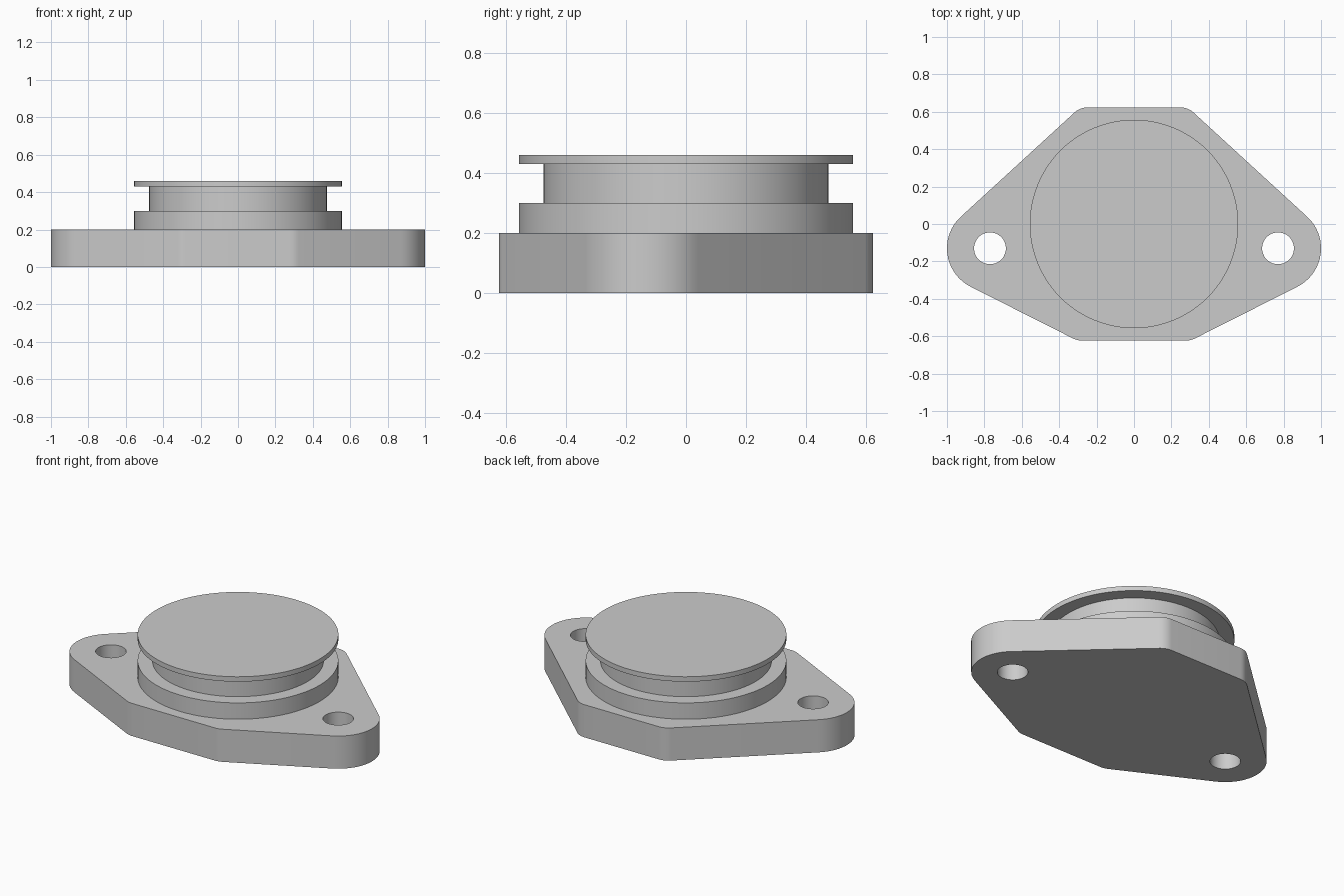
import bpy, bmesh, math
from mathutils import Vector

if "Cube" in bpy.data.objects:
    bpy.data.objects.remove(bpy.data.objects["Cube"])

grey = bpy.data.materials.new("plain_grey")
grey.diffuse_color = (0.6, 0.6, 0.6, 1)
grey.use_nodes = True
grey.node_tree.nodes["Principled BSDF"].inputs["Base Color"].default_value = grey.diffuse_color


def finish(bm, name):
    bmesh.ops.recalc_face_normals(bm, faces=bm.faces)
    mesh = bpy.data.meshes.new(name)
    bm.to_mesh(mesh)
    bm.free()
    mesh.materials.append(grey)
    obj = bpy.data.objects.new(name, mesh)
    bpy.context.collection.objects.link(obj)
    bpy.ops.object.select_all(action='DESELECT')
    obj.select_set(True)
    bpy.context.view_layer.objects.active = obj
    bpy.ops.object.shade_smooth_by_angle(angle=math.radians(30))
    return obj


def arc(x, y, r, a0, a1, n):
    return [(x + r * math.cos(a0 + (a1 - a0) * i / n),
             y + r * math.sin(a0 + (a1 - a0) * i / n)) for i in range(n + 1)]


def tangent_angle(c, d):
    """Outward normal angle of the line touching two circles."""
    v = Vector((d[0] - c[0], d[1] - c[1]))
    return math.atan2(v.y, v.x) - math.acos((c[2] - d[2]) / v.length)


def rounded_outline(circles):
    """Counter-clockwise belt wrapped around circles (x, y, radius)."""
    pts = []
    for i, c in enumerate(circles):
        a0 = tangent_angle(circles[i - 1], c)
        a1 = tangent_angle(c, circles[(i + 1) % len(circles)])
        sweep = (a1 - a0) % math.tau
        pts += arc(*c, a0, a0 + sweep, max(4, round(sweep / math.radians(6))))
    return pts


# Flange plate: two ears and four rounded corners, with a bolt hole in each ear
right = [(0.28, -0.523, 0.1), (0.77, -0.13, 0.23), (0.25, 0.523, 0.1)]
left = [(-x, y, r) for x, y, r in reversed(right)]
loops = [rounded_outline(right + left)]
loops += [arc(s * 0.77, -0.13, 0.085, 0, math.tau, 48)[:-1] for s in (-1, 1)]

bm = bmesh.new()
edges = []
for loop in loops:
    vs = [bm.verts.new((x, y, 0)) for x, y in loop]
    edges += [bm.edges.new((vs[i - 1], vs[i])) for i in range(len(vs))]
bmesh.ops.triangle_fill(bm, edges=edges, use_beauty=True, normal=(0, 0, 1))
ext = bmesh.ops.extrude_face_region(bm, geom=bm.faces[:], use_keep_orig=True)
bmesh.ops.translate(bm, vec=(0, 0, 0.2),
                    verts=[g for g in ext["geom"] if isinstance(g, bmesh.types.BMVert)])
finish(bm, "flange_plate")

# Round plug: shoulder, groove and thin cap, stacked as rings
profile = [(0.557, 0.2), (0.557, 0.3), (0.475, 0.3),
           (0.475, 0.43), (0.557, 0.43), (0.557, 0.46)]
bm = bmesh.new()
rings = [[bm.verts.new((x, y, z)) for x, y in arc(0, 0, r, 0, math.tau, 96)[:-1]]
         for r, z in profile]
for lower, upper in zip(rings, rings[1:]):
    for i in range(96):
        bm.faces.new((lower[i - 1], lower[i], upper[i], upper[i - 1]))
bm.faces.new(rings[-1])
bm.faces.new(rings[0][::-1])
finish(bm, "grooved_plug")
